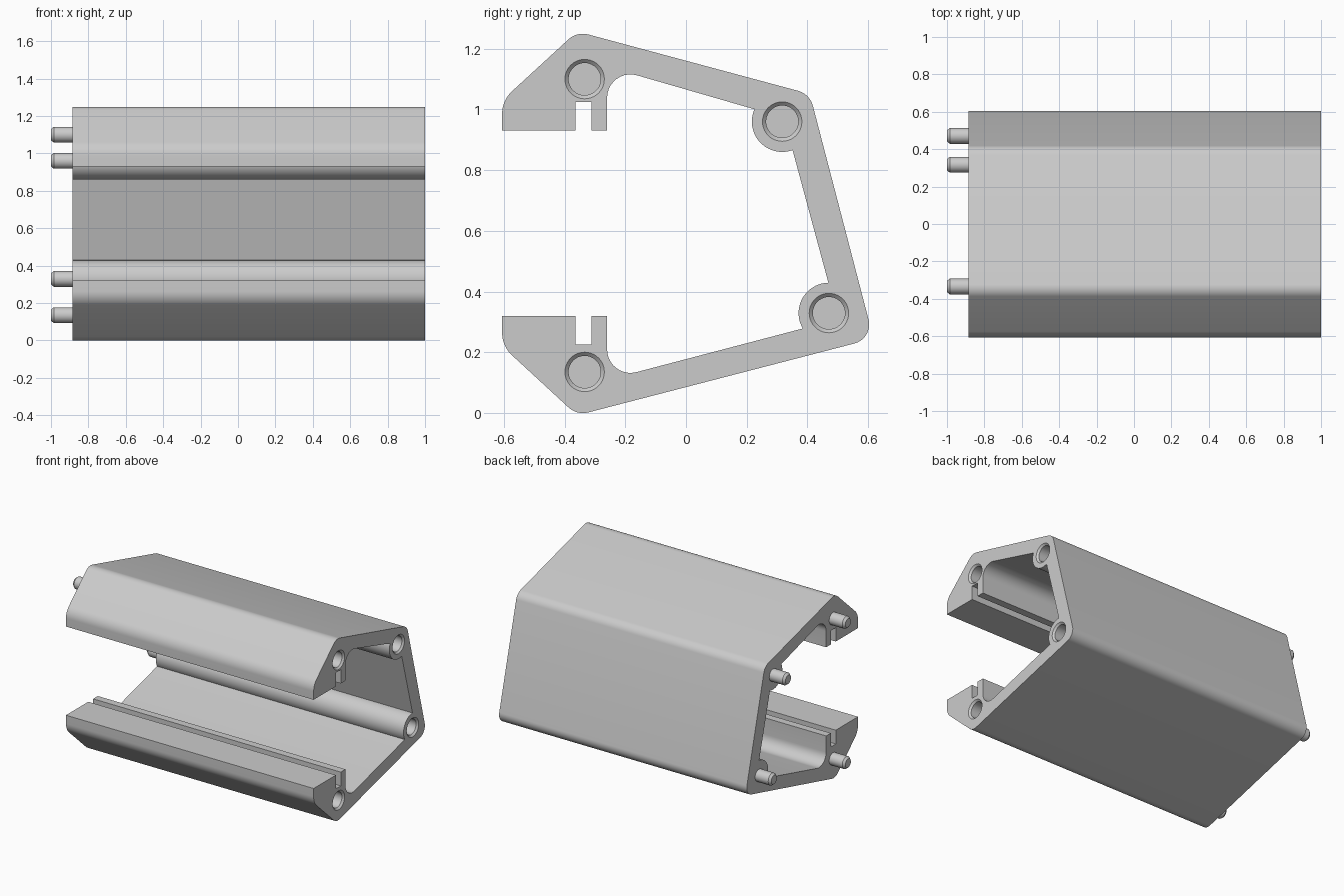
import bpy, bmesh
from math import cos, sin, tan, pi, radians
from mathutils import Vector

if "Cube" in bpy.data.objects:
    bpy.data.objects.remove(bpy.data.objects["Cube"])

BACK, FRONT = -0.885, 1.0                      # ends of the extrusion along x
CENTRES = [(-0.334, 1.10), (0.317, 0.96), (0.471, 0.329), (-0.334, 0.135)]

grey = bpy.data.materials.new("light grey")
grey.use_nodes = True
COLOUR = (0.6, 0.6, 0.6, 1)
grey.diffuse_color = COLOUR
grey.node_tree.nodes["Principled BSDF"].inputs["Base Color"].default_value = COLOUR


def make_object(name, bm):
    bmesh.ops.recalc_face_normals(bm, faces=bm.faces)
    mesh = bpy.data.meshes.new(name)
    bm.to_mesh(mesh)
    bm.free()
    mesh.materials.append(grey)
    obj = bpy.data.objects.new(name, mesh)
    bpy.context.collection.objects.link(obj)
    return obj


def smooth(obj):
    bpy.ops.object.select_all(action="DESELECT")
    obj.select_set(True)
    bpy.context.view_layer.objects.active = obj
    bpy.ops.object.shade_smooth_by_angle(angle=radians(30))


def rounded(corners, steps=10):
    """Outline through (y, z, radius) corners, each rounded by an arc."""
    out = []
    for i, (y, z, r) in enumerate(corners):
        p = Vector((y, z))
        if r == 0:
            out.append(p)
            continue
        a = (Vector(corners[i - 1][:2]) - p).normalized()
        b = (Vector(corners[(i + 1) % len(corners)][:2]) - p).normalized()
        half = a.angle(b) / 2
        inward = (a + b).normalized()
        side = (b - a).normalized()
        centre = p + inward * r / sin(half)
        sweep = pi / 2 - half
        for k in range(steps + 1):
            t = sweep * (2 * k / steps - 1)
            out.append(centre + (side * sin(t) - inward * cos(t)) * r)
    return out


def arc(centre, radius, a, b, steps=20):
    """Sharp-ended arc given as unrounded corners, angles in degrees."""
    angles = [radians(a + (b - a) * k / steps) for k in range(steps + 1)]
    return [(centre[0] + radius * cos(t), centre[1] + radius * sin(t), 0) for t in angles]


def lathe(name, rings, centre, sides=40):
    """Capped round part along x from (x, radius) rings."""
    bm = bmesh.new()
    loops = [[bm.verts.new((x, centre[0] + r * cos(2 * pi * k / sides),
                            centre[1] + r * sin(2 * pi * k / sides)))
              for k in range(sides)] for x, r in rings]
    for lo, hi in zip(loops, loops[1:]):
        for k in range(sides):
            n = (k + 1) % sides
            bm.faces.new((lo[k], lo[n], hi[n], hi[k]))
    bm.faces.new(loops[0])
    bm.faces.new(loops[-1])
    return make_object(name, bm)


# Wall section: outer skin, lower lip with slot, inner skin with bosses, upper lip
lower_lip = [(-0.606, 0.32, 0), (-0.364, 0.32, 0), (-0.364, 0.225, 0),
             (-0.311, 0.225, 0), (-0.311, 0.32, 0), (-0.26, 0.32, 0),
             (-0.26, 0.109, 0.077)]
upper_lip = [(y, 1.25 - z, r) for y, z, r in reversed(lower_lip)]
outer = [(-0.606, 1.03, 0.1), (-0.359, 1.257, 0.07), (0.408, 1.051, 0.07),
         (0.618, 0.245, 0.065), (-0.359, -0.008, 0.07), (-0.606, 0.22, 0.1)]
bosses = arc(CENTRES[2], 0.1, 210.6, 91) + arc(CENTRES[1], 0.1, 290, 156)
section = rounded(outer + lower_lip + bosses + upper_lip)

bm = bmesh.new()
face = bm.faces.new([bm.verts.new((BACK, p.x, p.y)) for p in section])
grown = bmesh.ops.extrude_face_region(bm, geom=[face], use_keep_orig=True)["geom"]
bmesh.ops.translate(bm, vec=(FRONT - BACK, 0, 0),
                    verts=[v for v in grown if isinstance(v, bmesh.types.BMVert)])
housing = make_object("housing", bm)

# Chamfered sockets in one end
bpy.context.view_layer.objects.active = housing
for c in CENTRES:
    cutter = lathe("socket_cutter", [(FRONT - 0.13, 0.053), (FRONT - 0.012, 0.053),
                                     (FRONT, 0.065), (FRONT + 0.05, 0.065)], c)
    cutter.hide_render = True
    cut = housing.modifiers.new("socket", "BOOLEAN")
    cut.operation, cut.solver, cut.object = "DIFFERENCE", "EXACT", cutter
    bpy.ops.object.modifier_apply(modifier=cut.name)
    bpy.data.objects.remove(cutter)
smooth(housing)

# Matching pegs on the other end
names = ["upper_front_peg", "upper_back_peg", "lower_back_peg", "lower_front_peg"]
for name, c in zip(names, CENTRES):
    smooth(lathe(name, [(-1, 0.03), (-0.985, 0.042), (BACK + 0.01, 0.042)], c))
